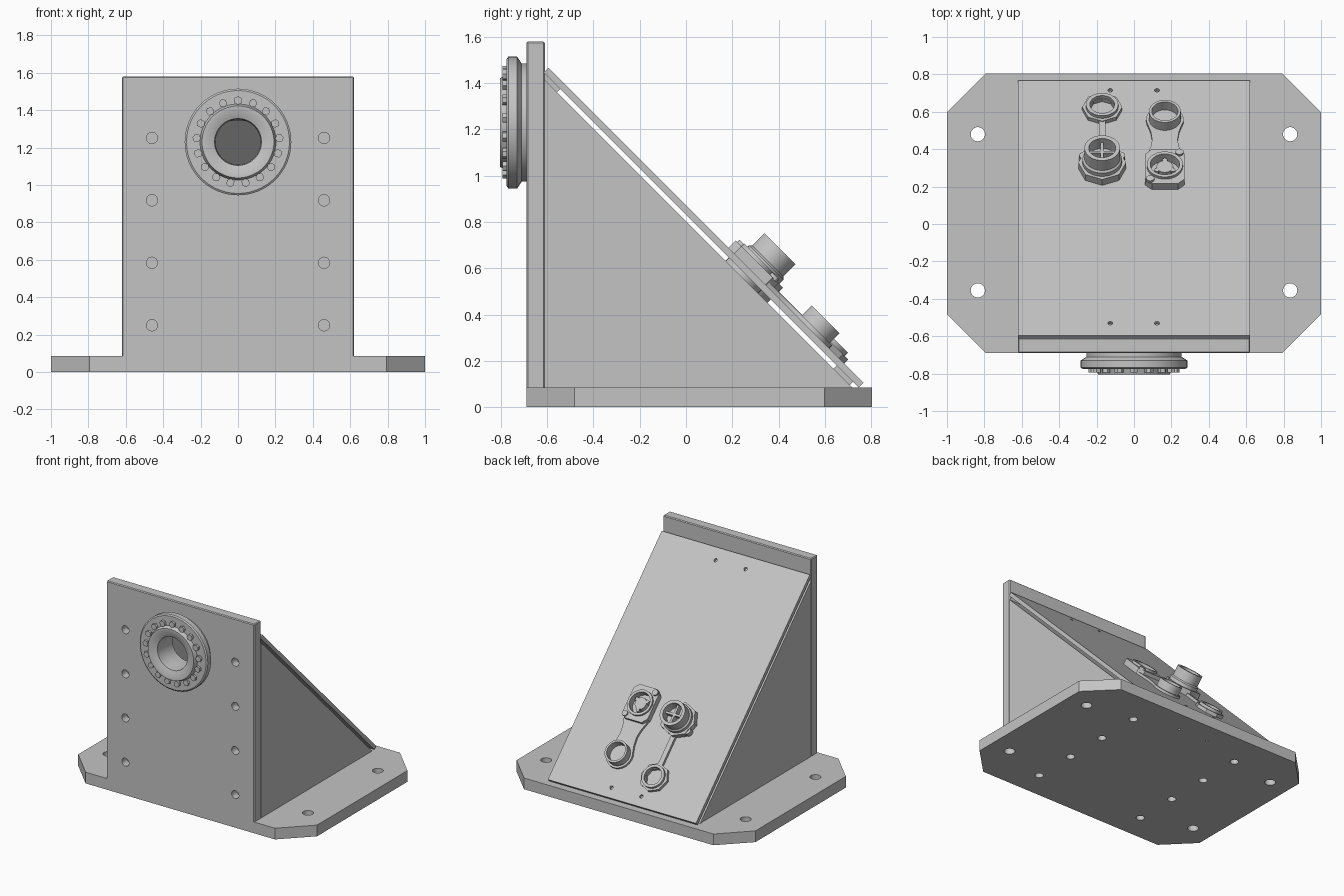
import bpy, bmesh
from math import pi, cos, sin, sqrt
from mathutils import Matrix

if "Cube" in bpy.data.objects:
    bpy.data.objects.remove(bpy.data.objects["Cube"], do_unlink=True)

grey = bpy.data.materials.new("light_grey_metal")
grey.use_nodes = True
colour = (0.55, 0.55, 0.55, 1)
grey.diffuse_color = colour
grey.node_tree.nodes["Principled BSDF"].inputs["Base Color"].default_value = colour

FLAT = Matrix.Identity(4)
SIDE = Matrix(((0, 0, 1, 0), (1, 0, 0, 0), (0, 1, 0, 0), (0, 0, 0, 1)))
FRONT = Matrix.Translation((0, -0.69, 0)) @ Matrix.Rotation(pi / 2, 4, 'X')
SLOPE = Matrix.Translation((0, 0, 0.872)) @ Matrix.Rotation(-pi / 4, 4, 'X')
parts = []


def finish(name, bm, matrix):
    bm.transform(matrix)
    bmesh.ops.recalc_face_normals(bm, faces=bm.faces[:])
    mesh = bpy.data.meshes.new(name)
    bm.to_mesh(mesh)
    bm.free()
    mesh.materials.append(grey)
    ob = bpy.data.objects.new(name, mesh)
    bpy.context.collection.objects.link(ob)
    parts.append(ob)
    return ob


def prism(name, points, low, high, matrix):
    bm = bmesh.new()
    a = [bm.verts.new((x, y, low)) for x, y in points]
    b = [bm.verts.new((x, y, high)) for x, y in points]
    bm.faces.new(a)
    bm.faces.new(b)
    for i in range(len(a)):
        j = (i + 1) % len(a)
        bm.faces.new((a[i], a[j], b[j], b[i]))
    return finish(name, bm, matrix)


def rect(x0, x1, y0, y1, c=0.0):
    """Rectangle outline, with chamfered corners if c is set."""
    if not c:
        return [(x0, y0), (x1, y0), (x1, y1), (x0, y1)]
    return [(x0 + c, y0), (x1 - c, y0), (x1, y0 + c), (x1, y1 - c),
            (x1 - c, y1), (x0 + c, y1), (x0, y1 - c), (x0, y0 + c)]


def ngon(x, y, r, n=32, turn=0.0):
    return [(x + r * cos(turn + 2 * pi * i / n), y + r * sin(turn + 2 * pi * i / n)) for i in range(n)]


def lathe(name, profile, x, y, matrix, n=48):
    """Ring turned from a closed (radius, height) profile."""
    bm = bmesh.new()
    rings = [[bm.verts.new((px, py, h)) for px, py in ngon(x, y, r, n)] for r, h in profile]
    for k, a in enumerate(rings):
        b = rings[(k + 1) % len(rings)]
        for i in range(n):
            j = (i + 1) % n
            bm.faces.new((a[i], a[j], b[j], b[i]))
    return finish(name, bm, matrix)


def tube(name, x, y, outer, inner, low, high, n=48):
    return lathe(name, [(inner, low), (outer, low), (outer, high), (inner, high)], x, y, SLOPE, n)


def cut(ob, holes, matrix):
    """Drill (x, y, radius, low, high) holes into a part."""
    cutters = []
    for x, y, r, low, high in holes:
        c = prism("hole_cutter", ngon(x, y, r), low, high, matrix)
        c.hide_render = True
        parts.remove(c)
        cutters.append(c)
        mod = ob.modifiers.new("hole", 'BOOLEAN')
        mod.operation = 'DIFFERENCE'
        mod.solver = 'EXACT'
        mod.object = c
    graph = bpy.context.evaluated_depsgraph_get()
    mesh = bpy.data.meshes.new_from_object(ob.evaluated_get(graph))
    ob.modifiers.clear()
    ob.data = mesh
    for c in cutters:
        bpy.data.objects.remove(c, do_unlink=True)


# Base plate with mounting holes and blind bolt holes underneath
base = prism("base_plate", rect(-1, 1, -0.69, 0.805, 0.207), 0, 0.085, FLAT)
holes = [(s * 0.835, y, 0.038, -0.1, 0.2) for s in (-1, 1) for y in (-0.355, 0.48)]
holes += [(s * 0.46, -0.48 + 0.34 * i, 0.03, -0.1, 0.07) for s in (-1, 1) for i in range(4)]
holes += [(s * 0.125, 0.64, 0.01, -0.1, 0.07) for s in (-1, 1)]
cut(base, holes, FLAT)

# Upright front plate with bolt holes and the large bore
front = prism("front_plate", rect(-0.62, 0.62, 0.07, 1.58), -0.08, 0, FRONT)
bevel = front.modifiers.new("edge", 'BEVEL')
bevel.width = 0.006
bevel.segments = 1
holes = [(s * 0.46, 0.25 + 0.334 * i, 0.03, -0.06, 0.1) for s in (-1, 1) for i in range(4)]
holes.append((0, 1.23, 0.122, -0.2, 0.1))
cut(front, holes, FRONT)

# Triangular side walls
for side, x in (("left", 0.30), ("right", -0.62)):
    prism(side + "_side_wall", [(-0.612, 0.083), (0.72, 0.083), (-0.612, 1.415)], x, x + 0.32, SIDE)

# Sloping cover and the spacer bars behind it
R2 = sqrt(2)
cover = prism("sloping_cover", rect(-0.62, 0.62, -0.595 * R2, 0.767 * R2), -0.028, 0, SLOPE)
holes = [(x, y * R2, 0.013, -0.02, 0.1) for x in (-0.127, 0.123) for y in (-0.53, 0.715)]
cut(cover, holes, SLOPE)
for name, v in (("upper", -0.84), ("lower", 0.95)):
    prism(name + "_spacer_bar", rect(-0.3, 0.3, v, v + 0.1), -0.075, -0.027, SLOPE)

# Front flange, turned ring and its circle of hex bolts
lathe("front_flange", [(0.12, -0.01), (0.255, -0.01), (0.255, 0.02), (0.285, 0.04), (0.285, 0.078),
                       (0.275, 0.085), (0.203, 0.085), (0.192, 0.115), (0.172, 0.115), (0.125, 0.095)],
      0, 1.23, FRONT, 64)
for i in range(17):
    a = pi / 2 + 2 * pi * i / 17
    prism("flange_bolt", ngon(0.222 * cos(a), 1.23 + 0.222 * sin(a), 0.023, 6, a), 0.08, 0.103, FRONT)

# Tall round connector with a cross-shaped core
X1, V1 = -0.17, 0.42
tube("round_socket_nut", X1, V1, 0.127, 0.07, -0.062, -0.027)
tube("round_socket_flange", X1, V1, 0.128, 0.07, -0.005, 0.045, 8)
lathe("round_socket_barrel", [(0.072, 0), (0.105, 0), (0.105, 0.07), (0.095, 0.08),
                              (0.095, 0.155), (0.072, 0.155)], X1, V1, SLOPE)
prism("round_socket_floor", ngon(X1, V1, 0.074), 0, 0.08, SLOPE)
prism("round_socket_key", rect(X1 - 0.07, X1 + 0.07, V1 - 0.008, V1 + 0.008), 0.07, 0.125, SLOPE)
prism("round_socket_key", rect(X1 - 0.008, X1 + 0.008, V1 - 0.07, V1 + 0.07), 0.07, 0.125, SLOPE)
for s in (-1, 1):
    prism("round_socket_ear", ngon(X1 + s * 0.095, V1 + 0.06, 0.028, 12), 0, 0.04, SLOPE)

# Its open cap on a thin strap
VC = 0.86
prism("round_cap_strap", rect(X1 - 0.018, X1 + 0.018, V1 + 0.11, VC - 0.08), 0, 0.02, SLOPE)
tube("round_cap_flange", X1, VC, 0.107, 0.066, 0, 0.025, 8)
tube("round_cap_rim", X1, VC, 0.086, 0.066, 0, 0.045)

# Square-flanged connector with a notched core
X2, V2 = 0.165, 0.39
square = prism("square_socket_flange", rect(X2 - 0.105, X2 + 0.105, V2 - 0.13, V2 + 0.13, 0.035),
               -0.005, 0.045, SLOPE)
cut(square, [(X2, V2, 0.08, 0.005, 0.1)], SLOPE)
tube("square_socket_rim", X2, V2, 0.096, 0.078, 0, 0.062)
prism("square_socket_core", ngon(X2, V2, 0.045, 16), 0, 0.045, SLOPE)
for i in range(3):
    a = pi / 2 + 2 * pi * i / 3
    prism("square_socket_tooth", ngon(X2 + 0.05 * cos(a), V2 + 0.05 * sin(a), 0.017, 4, a), 0, 0.045, SLOPE)
for s in (-1, 1):
    prism("square_socket_screw", ngon(X2 + s * 0.078, V2 + s * 0.1, 0.022, 12), 0.04, 0.058, SLOPE)
prism("square_socket_nut", ngon(X2, V2, 0.1), -0.06, -0.027, SLOPE)

# Its raised cap on a waisted strap
VD = 0.775
half = [(0.1, V2 + 0.1), (0.075, 0.57), (0.068, 0.62), (0.075, 0.68), (0.098, 0.76)]
prism("square_cap_strap", [(X2 + w, v) for w, v in half] + [(X2 - w, v) for w, v in reversed(half)],
      0, 0.018, SLOPE)
prism("square_cap_flange", ngon(X2, VD, 0.1), 0, 0.018, SLOPE)
tube("square_cap_rim", X2, VD, 0.085, 0.07, 0, 0.078)

# Smooth the turned surfaces, keep edges sharp
bpy.ops.object.select_all(action='DESELECT')
for ob in parts:
    ob.select_set(True)
bpy.context.view_layer.objects.active = base
bpy.ops.object.shade_smooth_by_angle(angle=pi / 6)
